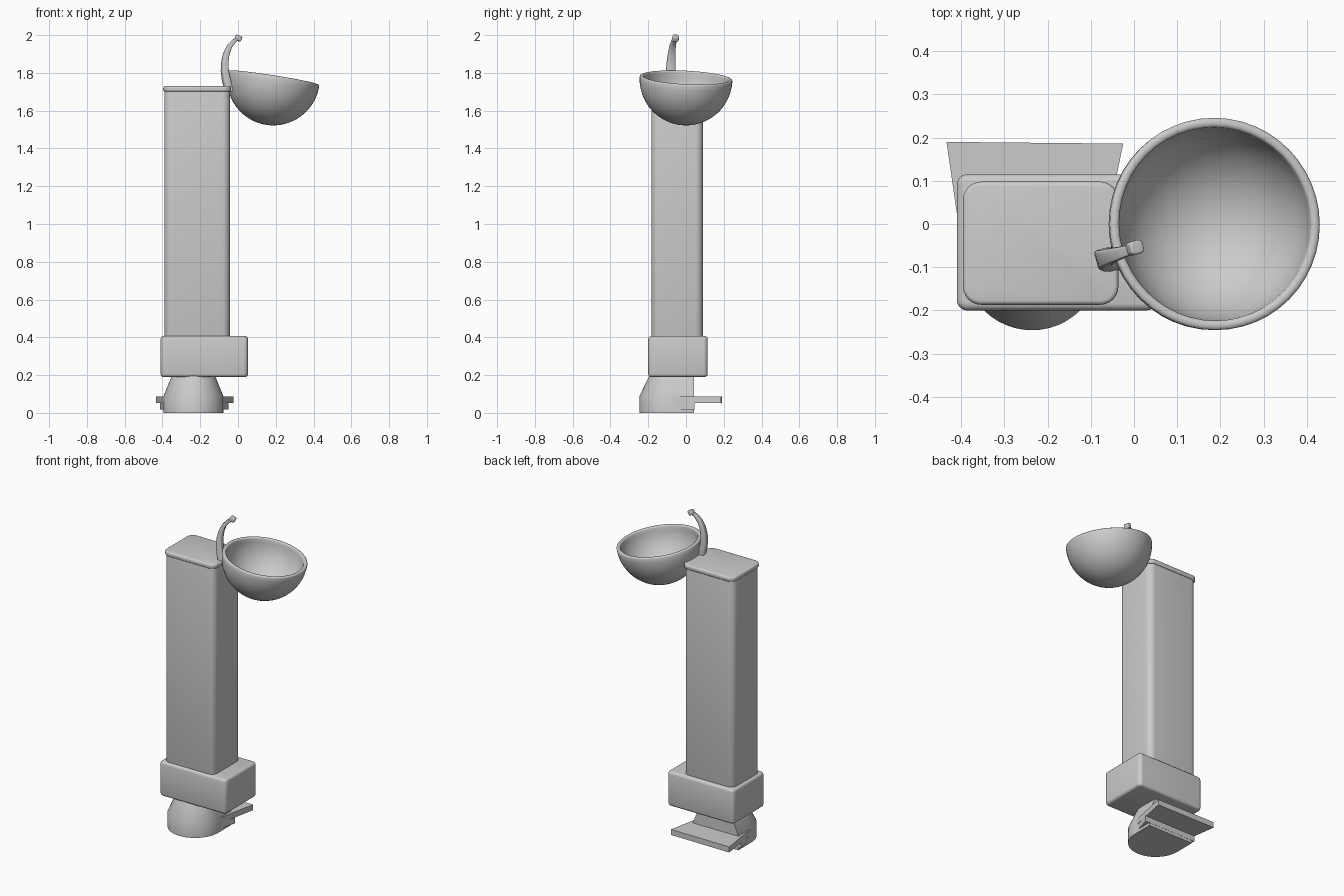
import bpy, bmesh, math
from mathutils import Vector

if "Cube" in bpy.data.objects:
    bpy.data.objects.remove(bpy.data.objects["Cube"])


def finish(name, bm, angle=35):
    bmesh.ops.recalc_face_normals(bm, faces=bm.faces[:])
    mesh = bpy.data.meshes.new(name)
    bm.to_mesh(mesh)
    bm.free()
    ob = bpy.data.objects.new(name, mesh)
    bpy.context.collection.objects.link(ob)
    bpy.ops.object.select_all(action='DESELECT')
    ob.select_set(True)
    bpy.context.view_layer.objects.active = ob
    bpy.ops.object.shade_smooth_by_angle(angle=math.radians(angle))
    return ob


def loft(name, rings, angle=35):
    """Skin closed rings of points and cap both ends."""
    bm = bmesh.new()
    rows = [[bm.verts.new(p) for p in r] for r in rings]
    n = len(rows[0])
    for a, b in zip(rows, rows[1:]):
        for i in range(n):
            j = (i + 1) % n
            bm.faces.new((a[i], a[j], b[j], b[i]))
    bm.faces.new(rows[0])
    bm.faces.new(rows[-1])
    return finish(name, bm, angle)


def rounded_rect(x0, x1, y0, y1, r, z, seg=6):
    pts = []
    for k, (cx, cy) in enumerate(((x1 - r, y1 - r), (x0 + r, y1 - r),
                                  (x0 + r, y0 + r), (x1 - r, y0 + r))):
        for s in range(seg + 1):
            a = math.pi / 2 * (k + s / seg)
            pts.append((cx + r * math.cos(a), cy + r * math.sin(a), z))
    return pts


def rounded_box(name, x0, x1, y0, y1, z0, z1, r, edge):
    rings = []
    steps = [(1 - math.sin(a), 1 - math.cos(a))
             for a in (0, math.pi / 6, math.pi / 3, math.pi / 2)]
    levels = [(i, z0 + h * edge) for h, i in reversed(steps)]
    levels = [((1 - math.cos(t)) * edge, z0 + (1 - math.sin(t)) * edge)
              for t in (math.pi / 2, math.pi / 3, math.pi / 6, 0)]
    levels += [(i, z0 + z1 - z) for i, z in reversed(levels)]
    for i, z in levels:
        rings.append(rounded_rect(x0 + i, x1 - i, y0 + i, y1 - i, r - i, z))
    return loft(name, rings)


# Pedestal column, cap and lower housing
rounded_box("column", -0.39, -0.042, -0.183, 0.09, 0.38, 1.71, 0.04, 0.004)
rounded_box("column_cap", -0.396, -0.036, -0.187, 0.098, 1.70, 1.73, 0.042, 0.01)
rounded_box("lower_housing", -0.41, 0.053, -0.2, 0.115, 0.19, 0.407, 0.024, 0.016)


# Foot: round front, flat back, tapering up into the housing
def foot_ring(r, z, cy, back=0.043, cx=-0.236):
    arc = [(cx + r * math.cos(a), cy + r * math.sin(a), z)
           for a in (math.pi + math.pi * i / 24 for i in range(25))]
    return arc + [(cx + r, back, z), (cx - r, back, z)]


loft("foot", [foot_ring(0.158, 0, -0.088), foot_ring(0.158, 0.09, -0.088),
              foot_ring(0.113, 0.2, -0.08)])


# Treadle plate and its flared support
def prism(name, pts, z0, z1):
    return loft(name, [[(x, y, z) for x, y in pts] for z in (z0, z1)])


prism("foot_plate", [(-0.395, -0.08), (-0.08, -0.08), (-0.025, 0.186),
                     (-0.434, 0.19)], 0.053, 0.088)
prism("plate_support", [(-0.393, -0.06), (-0.08, -0.06), (-0.05, 0.044),
                        (-0.412, 0.044)], 0.018, 0.055)

# Tilted hemispherical bowl, spun from a thick profile
R, T, N = 0.246, 0.022, 16
quarter = [math.pi / 2 * i / N for i in range(N + 1)]
profile = [(R * math.sin(a), -R * math.cos(a)) for a in quarter]
profile += [(R - T / 2 + T / 2 * math.cos(a), T / 2 * math.sin(a) * 0.7)
            for a in (math.pi * i / 6 for i in range(1, 6))]
profile += [((R - T) * math.sin(a), -(R - T) * math.cos(a)) for a in reversed(quarter)]
bm = bmesh.new()
vs = [bm.verts.new((x, 0, z)) for x, z in profile]
edges = [bm.edges.new(p) for p in zip(vs, vs[1:])]
bmesh.ops.spin(bm, geom=vs + edges, cent=(0, 0, 0), axis=(0, 0, 1),
               angle=2 * math.pi, steps=48)
bmesh.ops.remove_doubles(bm, verts=bm.verts[:], dist=1e-5)
bowl = finish("bowl", bm, 60)
bowl.location = (0.187, 0, 1.768)
bowl.rotation_mode = 'QUATERNION'
bowl.rotation_quaternion = Vector((0.155, 0.05, 1)).rotation_difference(
    Vector((0, 0, 1))).inverted()

# Curved spout: tapering rounded-rectangle section swept along an arc
path = [(-0.045, -0.082, 1.70, 0.027), (-0.062, -0.082, 1.76, 0.026),
        (-0.07, -0.081, 1.81, 0.024), (-0.07, -0.079, 1.855, 0.022),
        (-0.062, -0.076, 1.90, 0.019), (-0.045, -0.071, 1.94, 0.016),
        (-0.022, -0.064, 1.968, 0.013), (0.0, -0.057, 1.983, 0.011)]
points = [Vector(p[:3]) for p in path]
side = Vector((-0.27, 0.96, 0)).normalized()
rings = []
for i, p in enumerate(points):
    tangent = (points[min(i + 1, 7)] - points[max(i - 1, 0)]).normalized()
    across = tangent.cross(side).normalized()
    w = path[i][3]
    rings.append([p + side * u + across * v for u, v, _ in
                  rounded_rect(-w, w, -w * 0.75, w * 0.75, w * 0.35, 0, 3)])
loft("spout", rings, 50)

# Nozzle at the spout tip
knob = rounded_box("nozzle", -0.017, 0.017, -0.016, 0.016, -0.014, 0.014, 0.01, 0.005)
knob.location = (0.002, -0.055, 1.984)
knob.rotation_euler = (0, math.radians(25), math.radians(15))
